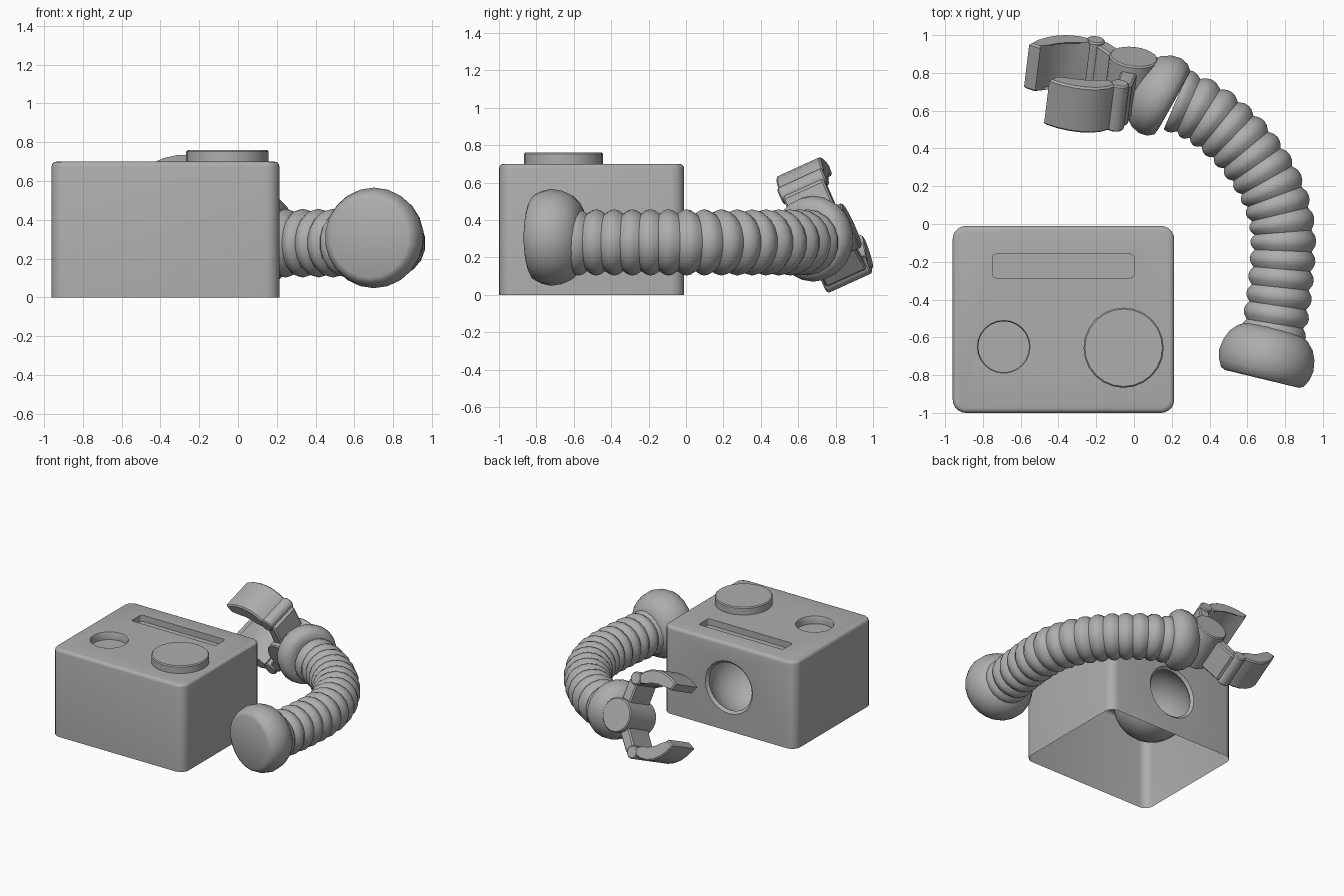
import bpy, bmesh, math
from mathutils import Vector, Matrix

if "Cube" in bpy.data.objects:
    bpy.data.objects.remove(bpy.data.objects["Cube"])

grey = bpy.data.materials.new("mid_grey")
grey.diffuse_color = (0.42, 0.42, 0.42, 1)
grey.use_nodes = True
grey.node_tree.nodes["Principled BSDF"].inputs["Base Color"].default_value = grey.diffuse_color


def shade(ob, angle):
    bpy.ops.object.select_all(action='DESELECT')
    ob.select_set(True)
    bpy.context.view_layer.objects.active = ob
    bpy.ops.object.shade_smooth_by_angle(angle=math.radians(angle))


def finish(name, bm, angle=35):
    bmesh.ops.recalc_face_normals(bm, faces=bm.faces)
    me = bpy.data.meshes.new(name)
    bm.to_mesh(me)
    bm.free()
    me.materials.append(grey)
    ob = bpy.data.objects.new(name, me)
    bpy.context.collection.objects.link(ob)
    if angle:
        shade(ob, angle)
    return ob


def loft(name, stations, sides, angle=35):
    """Skin circles given as (centre, direction, radius), capped at both ends."""
    bm = bmesh.new()
    rings = []
    for c, d, r in stations:
        d = Vector(d).normalized()
        ref = Vector((0, 0, 1)) if abs(d.z) < 0.9 else Vector((1, 0, 0))
        a = (ref - d * ref.dot(d)).normalized()
        b = d.cross(a)
        rings.append([bm.verts.new(Vector(c) + r * (math.cos(t) * a + math.sin(t) * b))
                      for t in (2 * math.pi * i / sides for i in range(sides))])
    for p, q in zip(rings, rings[1:]):
        for i in range(sides):
            j = (i + 1) % sides
            bm.faces.new((p[i], p[j], q[j], q[i]))
    bm.faces.new(rings[0])
    bm.faces.new(rings[-1])
    return finish(name, bm, angle)


def lathe(name, origin, axis, profile, sides=24, angle=35):
    o, a = Vector(origin), Vector(axis).normalized()
    return loft(name, [(o + a * t, a, r) for t, r in profile], sides, angle)


def prism(name, outline, width, frame, bevel=0.01):
    """Extrude a (u, n) outline along w, centred on the claw frame."""
    bm = bmesh.new()
    lo, hi = [[bm.verts.new(frame @ Vector((u, n, s * width / 2))) for u, n in outline]
              for s in (-1, 1)]
    k = len(outline)
    for i in range(k):
        bm.faces.new((lo[i], lo[(i + 1) % k], hi[(i + 1) % k], hi[i]))
    ends = [bm.faces.new(lo), bm.faces.new(hi)]
    bmesh.ops.bevel(bm, geom=list({e for f in ends for e in f.edges}),
                    offset=bevel, segments=1, affect='EDGES')
    return finish(name, bm)


def rounded_box(name, lo, hi, corner, top=0):
    bm = bmesh.new()
    lo, hi = Vector(lo), Vector(hi)
    bmesh.ops.create_cube(bm, size=1, matrix=Matrix.Translation((lo + hi) / 2)
                          @ Matrix.Diagonal((*(hi - lo), 1)))
    up = [e for e in bm.edges if abs(e.verts[0].co.z - e.verts[1].co.z) > 1e-4]
    bmesh.ops.bevel(bm, geom=up, offset=corner, segments=5, profile=0.5, affect='EDGES')
    if top:
        rim = [e for e in bm.edges if all(v.co.z > hi.z - 1e-4 for v in e.verts)]
        bmesh.ops.bevel(bm, geom=rim, offset=top, segments=3, profile=0.5, affect='EDGES')
    return finish(name, bm, 0)


# Hollow base block, with a slot, a round recess and a ball socket in the back
base = rounded_box("base_block", (-0.96, -1.0, 0), (0.213, -0.01, 0.70), 0.07, 0.025)
R, OPEN = 0.285, 0.19
depth = 0.02 + math.sqrt(R * R - OPEN * OPEN)
start = math.asin(OPEN / R)
ball = [(-depth - R * math.cos(a), R * math.sin(a))
        for a in (0.05 + (math.pi - start - 0.05) * i / 10 for i in range(11))]
cutters = [
    rounded_box("slot_cutter", (-0.75, -0.285, 0.65), (0.0, -0.16, 0.8), 0.02),
    lathe("recess_cutter", (-0.69, -0.65, 0.64), (0, 0, 1),
          [(0, 0.135), (0.05, 0.135), (0.06, 0.14), (0.15, 0.14)], angle=0),
    lathe("socket_cutter", (-0.375, -0.01, 0.35), (0, 1, 0),
          ball + [(0, 0.21), (0.1, 0.21)], angle=0),
]
bpy.context.view_layer.objects.active = base
for cutter in cutters:
    mod = base.modifiers.new("cut", 'BOOLEAN')
    mod.object, mod.operation, mod.solver = cutter, 'DIFFERENCE', 'EXACT'
    bpy.ops.object.modifier_apply(modifier=mod.name)
for cutter in cutters:
    bpy.data.objects.remove(cutter)
bm = bmesh.new()
bm.from_mesh(base.data)
floor = [f for f in bm.faces if all(v.co.z < 1e-3 for v in f.verts)]
bmesh.ops.delete(bm, geom=floor, context='FACES')
# Keep the large flat walls clean: only the small curved faces are smoothed
bm.normal_update()
flat = [f for f in bm.faces if max(abs(c) for c in f.normal) > 0.9999]
bm.to_mesh(base.data)
flat_ids = [f.index for f in flat]
edges = {e.index for f in flat for e in f.edges}
bm.free()
shade(base, 30)
sharp = base.data.attributes.get("sharp_edge") or \
    base.data.attributes.new("sharp_edge", 'BOOLEAN', 'EDGE')
flat_keys = {k for p in base.data.polygons
             if max(abs(c) for c in p.normal) > 0.9999 for k in p.edge_keys}
for e in base.data.edges:
    if e.key in flat_keys:
        sharp.data[e.index].value = True

# Raised button
lathe("top_button", (-0.055, -0.655, 0.69), (0, 0, 1),
      [(0, 0.212), (0.062, 0.212), (0.07, 0.205)])

# Ribbed hose swept along a smooth path
pts = [Vector((x, y, 0.28)) for x, y in [
    (0.715, -0.72), (0.737, -0.58), (0.772, -0.35), (0.79, -0.08), (0.762, 0.09),
    (0.705, 0.23), (0.595, 0.39), (0.475, 0.51), (0.35, 0.60), (0.20, 0.668)]]
path = []
ext = [2 * pts[0] - pts[1]] + pts + [2 * pts[-1] - pts[-2]]
for a, b, c, d in zip(ext, ext[1:], ext[2:], ext[3:]):
    for i in range(16):
        t = i / 16
        path.append(0.5 * (2 * b + (c - a) * t + (2 * a - 5 * b + 4 * c - d) * t ** 2
                           + (3 * b - a - 3 * c + d) * t ** 3))
path.append(pts[-1])
dist = [0.0]
for a, b in zip(path, path[1:]):
    dist.append(dist[-1] + (b - a).length)


def along(s):
    s = min(max(s, 0), dist[-1])
    i = next(k for k in range(1, len(dist)) if dist[k] >= s - 1e-9)
    return path[i - 1].lerp(path[i], (s - dist[i - 1]) / (dist[i] - dist[i - 1]))


RIBS = round(dist[-1] / 0.096)
stations = []
for k in range(RIBS):
    for f, r in ((0.0, 0.154), (0.27, 0.172), (0.5, 0.177), (0.73, 0.172)):
        s = dist[-1] * (k + f) / RIBS
        stations.append((along(s), along(s + 0.04) - along(s - 0.04), r))
loft("ribbed_hose", stations, 18, 42)

# Rounded caps on both hose ends
lathe("shoulder_cap", (0.677, -0.82, 0.307), (0.235, 0.972, 0),
      [(0.0, 0.205), (0.012, 0.228), (0.05, 0.248), (0.10, 0.259), (0.16, 0.25),
       (0.21, 0.228), (0.25, 0.19), (0.275, 0.14)], 22, 45)
lathe("wrist_cap", (0.19, 0.65, 0.30), (-0.87, 0.49, 0),
      [(-0.02, 0.15), (-0.015, 0.195), (0.015, 0.22), (0.06, 0.23), (0.11, 0.218),
       (0.16, 0.185), (0.195, 0.13), (0.205, 0.06)], 22, 45)

# Claw frame: u forward, n opening direction, w along the hinge
w = Vector((0.11, 0.90, 0.41)).normalized()
u = Vector((-0.96, 0.0, 0.26))
u = (u - w * u.dot(w)).normalized()
n = w.cross(u)
centre = Vector((-0.028, 0.742, 0.31))

lathe("claw_barrel", centre + u * -0.01, w,
      [(-0.155, 0.122), (-0.147, 0.13), (0.152, 0.13), (0.16, 0.122)])
finger = [(0.16, 0.295), (0.21, 0.322), (0.27, 0.335), (0.33, 0.33), (0.39, 0.31),
          (0.45, 0.275), (0.505, 0.225), (0.455, 0.18), (0.40, 0.215), (0.34, 0.236),
          (0.28, 0.245), (0.22, 0.24), (0.17, 0.225)]
link = [(-0.02, 0.08), (0.06, 0.265), (0.10, 0.285), (0.135, 0.23), (0.07, 0.07)]
for side, label in ((1, "upper"), (-1, "lower")):
    m = Matrix((u, n * side, w)).transposed().to_4x4()
    m.translation = centre
    prism(label + "_link", link, 0.24, m)
    prism(label + "_finger", finger, 0.265, m)
    lathe(label + "_knuckle", m @ Vector((0.13, 0.27, 0)), w,
          [(-0.133, 0.042), (-0.125, 0.05), (0.125, 0.05), (0.133, 0.042)], 16)
